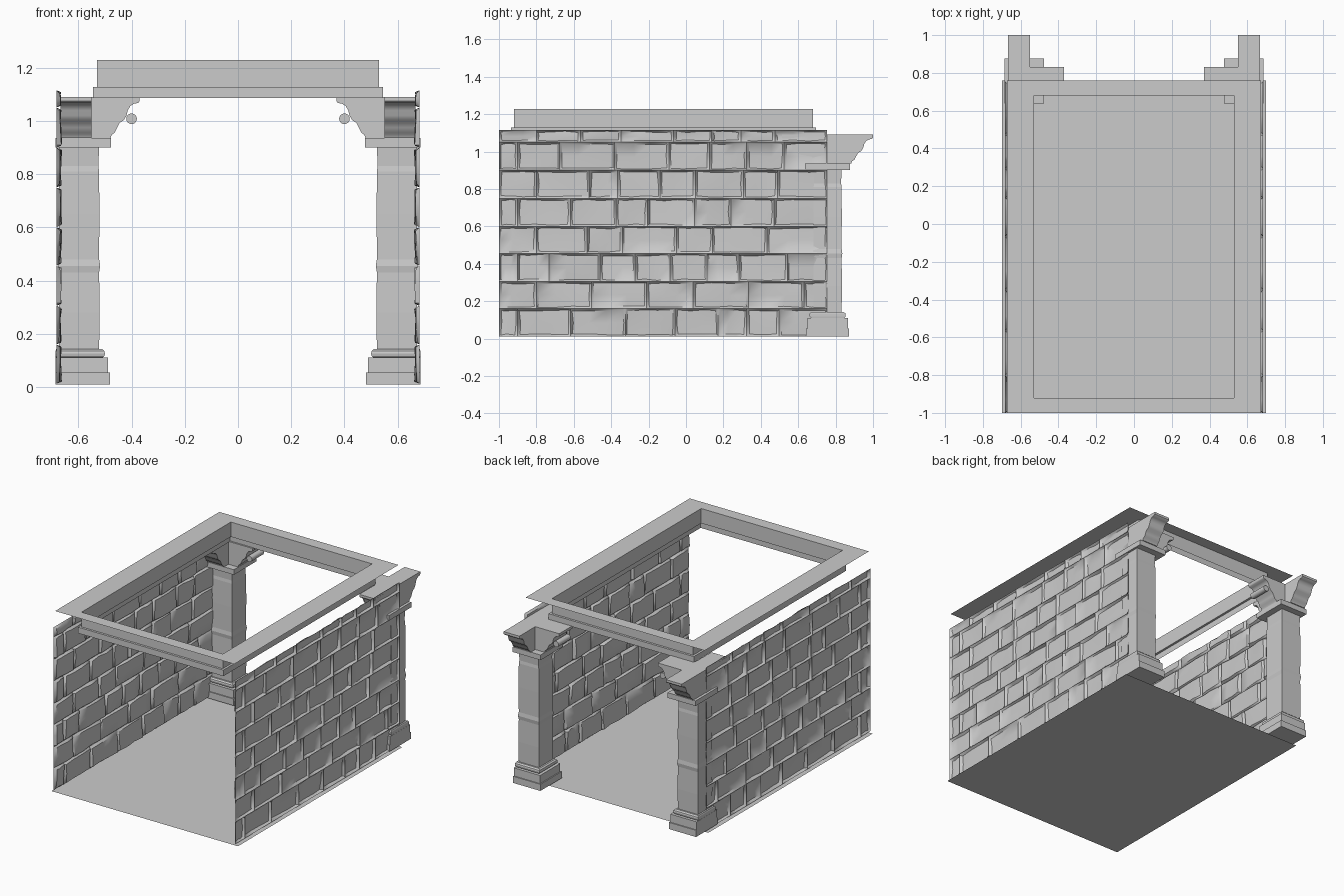
import bpy, bmesh, math, random
from mathutils import Vector

if "Cube" in bpy.data.objects:
    bpy.data.objects.remove(bpy.data.objects["Cube"])

random.seed(4)


def finish(name, bm, mirror=False, smooth=False, fix=True):
    if fix:
        bmesh.ops.recalc_face_normals(bm, faces=bm.faces)
    me = bpy.data.meshes.new(name)
    bm.to_mesh(me)
    bm.free()
    ob = bpy.data.objects.new(name, me)
    bpy.context.collection.objects.link(ob)
    if mirror:
        m = ob.modifiers.new("mirror", 'MIRROR')
        m.use_mirror_merge = False
    if smooth:
        bpy.ops.object.select_all(action='DESELECT')
        ob.select_set(True)
        bpy.context.view_layer.objects.active = ob
        bpy.ops.object.shade_smooth_by_angle(angle=math.radians(40))
    return ob


def loft(bm, rects, cap):
    """Skin a stack of axis-aligned rectangles (x0, x1, y0, y1, z)."""
    rings = []
    for x0, x1, y0, y1, z in rects:
        rings.append([bm.verts.new((x, y, z)) for x, y in
                      ((x0, y0), (x1, y0), (x1, y1), (x0, y1))])
    for a, b in zip(rings, rings[1:]):
        for i in range(4):
            j = (i + 1) % 4
            bm.faces.new((a[i], a[j], b[j], b[i]))
    if cap:
        bm.faces.new(rings[0][::-1])
        bm.faces.new(rings[-1])


def extrude_profile(bm, pts, to_world, w0, w1):
    """Extrude a closed (u, z) outline between widths w0 and w1."""
    a = [bm.verts.new(to_world(u, w0, z)) for u, z in pts]
    b = [bm.verts.new(to_world(u, w1, z)) for u, z in pts]
    n = len(pts)
    for i in range(n):
        j = (i + 1) % n
        bm.faces.new((a[i], a[j], b[j], b[i]))
    bm.faces.new(a[::-1])
    bm.faces.new(b)


# Floor plane
bm = bmesh.new()
bm.faces.new([bm.verts.new(p) for p in
              ((-.7, -1, 0), (.7, -1, 0), (.7, .76, 0), (-.7, .76, 0))])
finish("floor", bm, fix=False)

# Ceiling ring with a stepped rim hanging around the opening
bm = bmesh.new()
loft(bm, [(-.672, .672, -1, .76, 1.228),
          (-.53, .53, -.92, .68, 1.228),
          (-.53, .53, -.92, .68, 1.128),
          (-.545, .545, -.935, .695, 1.128),
          (-.545, .545, -.935, .695, 1.087)], False)
finish("ceiling_frame", bm)

# Side walls: staggered courses of worn stone blocks, mirrored
MORTAR, FACE = .683, .669


def stone(bm, y0, y1, z0, z1):
    us = (0, .012 / (y1 - y0), .35, .65, 1 - .012 / (y1 - y0), 1)
    vs = (0, .01 / (z1 - z0), .5, 1 - .01 / (z1 - z0), 1)
    ty, tz = random.uniform(-.007, .007), random.uniform(-.007, .007)
    grid = []
    for j, v in enumerate(vs):
        row = []
        for i, u in enumerate(us):
            y, z, x = y0 + u * (y1 - y0), z0 + v * (z1 - z0), MORTAR
            if 0 < i < len(us) - 1 and 0 < j < len(vs) - 1:
                x = FACE + ty * (u - .5) + tz * (v - .5) + random.uniform(-.004, .004)
                y += random.uniform(-.004, .004)
                z += random.uniform(-.004, .004)
            row.append(bm.verts.new((x, y, z)))
        grid.append(row)
    for a, b in zip(grid, grid[1:]):
        for i in range(len(us) - 1):
            bm.faces.new((a[i], b[i], b[i + 1], a[i + 1]))


bm = bmesh.new()
levels = [.012, .16, .305, .455, .6, .75, .9, 1.05, 1.115]
for k, (z0, z1) in enumerate(zip(levels, levels[1:])):
    y = -1.0
    step = .1 if k % 2 == 0 else .2
    while y < .75:
        end = y + step
        if end > .67:
            end = .755
        stone(bm, y, end, z0, z1)
        y = end
        step = random.uniform(.15, .3)
bmesh.ops.remove_doubles(bm, verts=bm.verts, dist=.0005)
finish("stone_wall", bm, mirror=True, smooth=True, fix=False)

# Pillars: square base, worn shaft and neck slab
CX, CY = .597, .757
OUT = .686
profile = [(.115, .01), (.115, .055), (.108, .055), (.108, .11), (.088, .11),
           (.095, .117), (.097, .126), (.095, .135), (.086, .143), (.075, .143)]
profile += [(.075 + d, z) for z, d in
            ((.28, .002), (.43, 0), (.455, .004), (.48, 0), (.65, .001), (.81, 0), (.83, -.003))]
profile += [(.075, .9), (.12, .9), (.12, .935)]
bm = bmesh.new()
loft(bm, [(CX - h, min(CX + h, OUT), CY - h, CY + h, z) for h, z in profile], True)
finish("pillar", bm, mirror=True)

# Bracket capitals: one arm inward, two arms along the wall line
bracket = [(0, .935), (.118, .935), (.122, .948), (.134, .956), (.143, .975),
           (.152, .992), (.168, 1.003), (.178, 1.02), (.183, 1.04), (.192, 1.056),
           (.205, 1.064), (.222, 1.068), (.227, 1.074), (.227, 1.09), (0, 1.09)]
bm = bmesh.new()
extrude_profile(bm, bracket, lambda u, w, z: (CX - u, CY + w, z), -.073, .073)
finish("inward_bracket", bm, mirror=True, smooth=True)
for side, label in ((1, "back"), (-1, "front")):
    bm = bmesh.new()
    extrude_profile(bm, bracket,
                    lambda u, w, z: (w, CY + side * u * .243 / .227, z), .55, .668)
    finish(label + "_bracket", bm, mirror=True, smooth=True)

# Scroll roll under each inward bracket
bm = bmesh.new()
circle = [(.197 + .02 * math.cos(t * math.tau / 16), 1.008 + .02 * math.sin(t * math.tau / 16))
          for t in range(16)]
extrude_profile(bm, circle, lambda u, w, z: (CX - u, CY + w, z), -.065, .065)
finish("bracket_scroll", bm, mirror=True, smooth=True)
